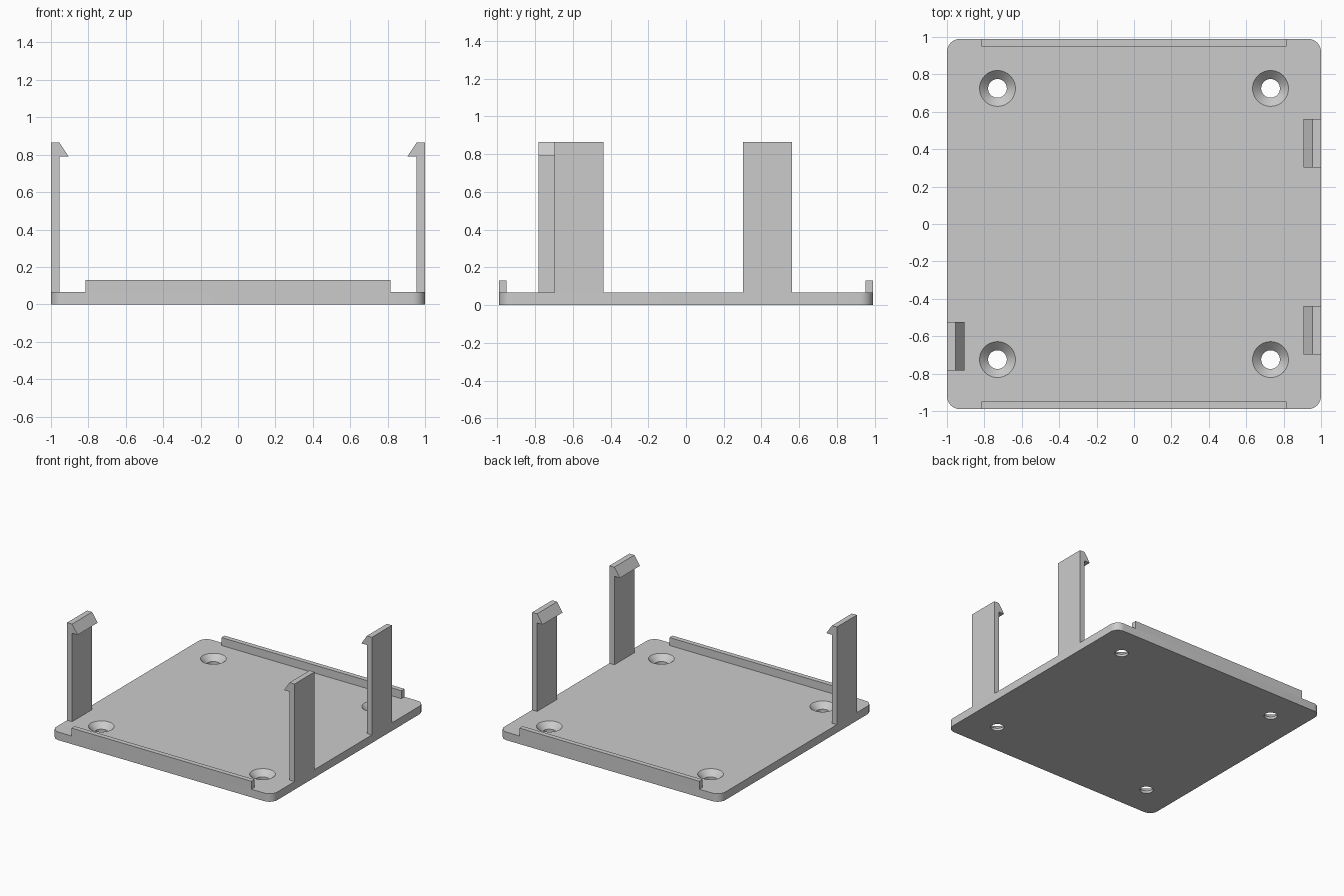
import bpy, bmesh, math

if "Cube" in bpy.data.objects:
    bpy.data.objects.remove(bpy.data.objects["Cube"])

grey = bpy.data.materials.new("plain grey")
grey.diffuse_color = (0.6, 0.6, 0.6, 1)
grey.use_nodes = True
grey.node_tree.nodes["Principled BSDF"].inputs["Base Color"].default_value = grey.diffuse_color

X, Y, T = 1.0, 0.99, 0.066          # plate half sizes and thickness


def make(name, bm):
    bmesh.ops.recalc_face_normals(bm, faces=bm.faces)
    me = bpy.data.meshes.new(name)
    bm.to_mesh(me)
    bm.free()
    ob = bpy.data.objects.new(name, me)
    bpy.context.collection.objects.link(ob)
    me.materials.append(grey)
    return ob


def prism(name, points, shift):
    """Extrude a closed outline of 3D points along a vector."""
    bm = bmesh.new()
    face = bm.faces.new([bm.verts.new(p) for p in points])
    new = bmesh.ops.extrude_face_region(bm, geom=[face])["geom"]
    bmesh.ops.translate(bm, vec=shift, verts=[v for v in new if isinstance(v, bmesh.types.BMVert)])
    return make(name, bm)


def activate(ob):
    bpy.ops.object.select_all(action='DESELECT')
    ob.select_set(True)
    bpy.context.view_layer.objects.active = ob


# Base plate with rounded corners
R, N = 0.07, 10
outline = []
for i, (sx, sy) in enumerate([(1, 1), (-1, 1), (-1, -1), (1, -1)]):
    for k in range(N + 1):
        a = math.pi / 2 * (i + k / N)
        outline.append((sx * (X - R) + R * math.cos(a), sy * (Y - R) + R * math.sin(a), 0))
plate = prism("base_plate", outline, (0, 0, T))

# Countersunk screw holes, cut with revolved profiles
r, big, seat = 0.05, 0.096, 0.02
profile = [(r, -0.05), (r, seat), (big, T), (big, T + 0.05)]
S = 48
for hx in (-0.73, 0.73):
    for hy in (-0.725, 0.725):
        bm = bmesh.new()
        rings = [[bm.verts.new((hx + rad * math.cos(2 * math.pi * k / S),
                                hy + rad * math.sin(2 * math.pi * k / S), z))
                  for k in range(S)] for rad, z in profile]
        for lo, hi in zip(rings, rings[1:]):
            for k in range(S):
                j = (k + 1) % S
                bm.faces.new((lo[k], lo[j], hi[j], hi[k]))
        bm.faces.new(rings[0])
        bm.faces.new(rings[-1])
        cutter = make("screw_hole_cutter", bm)
        cutter.hide_render = True
        mod = plate.modifiers.new("hole", 'BOOLEAN')
        mod.operation, mod.solver, mod.object = 'DIFFERENCE', 'EXACT', cutter
        activate(plate)
        bpy.ops.object.modifier_apply(modifier=mod.name)
        bpy.data.objects.remove(cutter)
activate(plate)
bpy.ops.object.shade_smooth_by_angle(angle=math.radians(30))

# Low lips along the front and back edges
for name, s in (("front_lip", -1), ("back_lip", 1)):
    y0, y1 = s * Y, s * (Y - 0.04)
    prism(name, [(-0.815, y0, T), (0.815, y0, T), (0.815, y1, T), (-0.815, y1, T)], (0, 0, 0.065))

# Upright snap clips with inward hooks
clip = [(1, T), (1, 0.865), (0.955, 0.865), (0.905, 0.79), (0.955, 0.79), (0.955, T)]
for name, s, y in (("right_back_clip", 1, 0.303), ("right_front_clip", 1, -0.697),
                   ("left_clip", -1, -0.782)):
    prism(name, [(s * x, y, z) for x, z in clip], (0, 0.259, 0))
